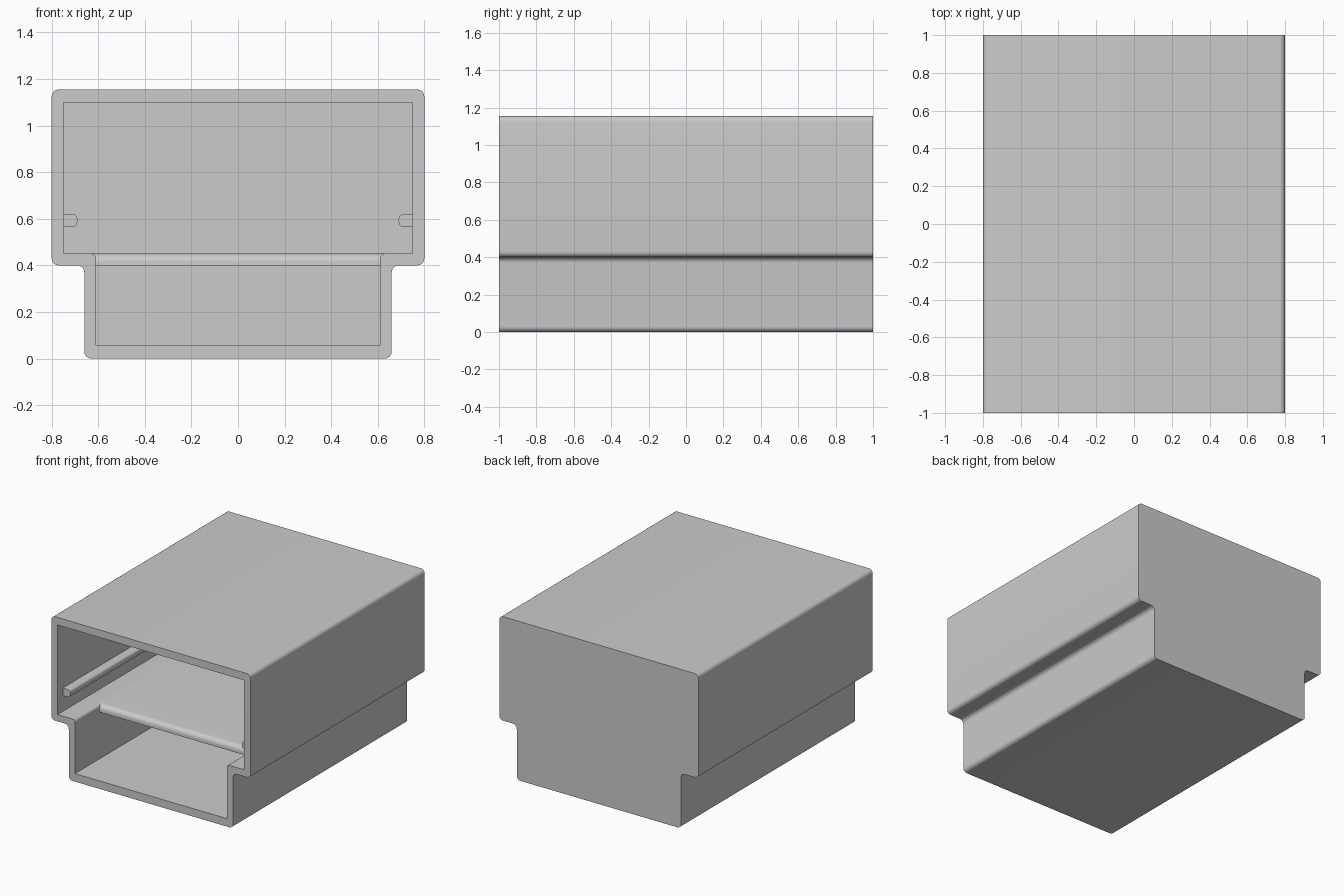
import bpy, bmesh, math
from mathutils import Vector

if "Cube" in bpy.data.objects:
    bpy.data.objects.remove(bpy.data.objects["Cube"], do_unlink=True)

grey = bpy.data.materials.new("light grey plastic")
grey.use_nodes = True
colour = (0.6, 0.6, 0.6, 1)
grey.diffuse_color = colour
grey.node_tree.nodes["Principled BSDF"].inputs["Base Color"].default_value = colour


def rounded(corners, steps=6):
    """Outline from (a, b, radius) right-angled corners."""
    pts = []
    for i, (a, b, r) in enumerate(corners):
        p = Vector((a, b))
        if r == 0:
            pts.append(p)
            continue
        before = (Vector(corners[i - 1][:2]) - p).normalized()
        after = (Vector(corners[(i + 1) % len(corners)][:2]) - p).normalized()
        for s in range(steps + 1):
            t = math.pi / 2 * s / steps
            pts.append(p + before * r * (1 - math.sin(t)) + after * r * (1 - math.cos(t)))
    return pts


def symmetric(half):
    return half + [(-x, z, r) for x, z, r in reversed(half)]


def tube(bm, outline, place, start, end, cap_start=True):
    """Extrude an outline; returns the edges of its starting loop."""
    a = [bm.verts.new(place(p, start)) for p in outline]
    b = [bm.verts.new(place(p, end)) for p in outline]
    n = len(a)
    for i in range(n):
        j = (i + 1) % n
        bm.faces.new((a[i], a[j], b[j], b[i]))
    bm.faces.new(b)
    if cap_start:
        bm.faces.new(a)
    return [bm.edges.get((a[i], a[(i + 1) % n])) for i in range(n)]


def finish(name, bm):
    bmesh.ops.recalc_face_normals(bm, faces=bm.faces)
    mesh = bpy.data.meshes.new(name)
    bm.to_mesh(mesh)
    bm.free()
    mesh.materials.append(grey)
    obj = bpy.data.objects.new(name, mesh)
    bpy.context.collection.objects.link(obj)
    bpy.ops.object.select_all(action='DESELECT')
    obj.select_set(True)
    bpy.context.view_layer.objects.active = obj
    bpy.ops.object.shade_smooth_by_angle(angle=math.radians(30))


def along_y(p, d):
    return (p.x, d, p.y)


def along_x(p, d):
    return (d, p.x, p.y)


# Stepped housing, open at the front and closed at the back
outer = symmetric([(0.66, 0, 0.03), (0.66, 0.4, 0.03), (0.8, 0.4, 0.03), (0.8, 1.155, 0.03)])
inner = symmetric([(0.61, 0.058, 0), (0.61, 0.45, 0.02), (0.75, 0.45, 0), (0.75, 1.1, 0)])
bm = bmesh.new()
rim = tube(bm, rounded(outer), along_y, -1, 1, cap_start=False)
rim += tube(bm, rounded(inner), along_y, -1, 0.95, cap_start=False)
bmesh.ops.triangle_fill(bm, edges=rim, use_beauty=True, normal=(0, -1, 0))
finish("housing", bm)

# Shelf dividing the upper and lower compartments, with a rounded front edge
bm = bmesh.new()
shelf = [(-0.72, 0.398, 0), (-0.72, 0.45, 0.035), (0.96, 0.45, 0), (0.96, 0.398, 0)]
tube(bm, rounded(shelf), along_x, -0.63, 0.63)
finish("shelf", bm)

# Guide rails on the inner side walls
for side, name in ((1, "left_rail"), (-1, "right_rail")):
    bm = bmesh.new()
    rail = [(side * 0.76, 0.565, 0), (side * 0.69, 0.565, 0.02),
            (side * 0.69, 0.62, 0.02), (side * 0.76, 0.62, 0)]
    tube(bm, rounded(rail), along_y, -0.94, 0.96)
    finish(name, bm)
